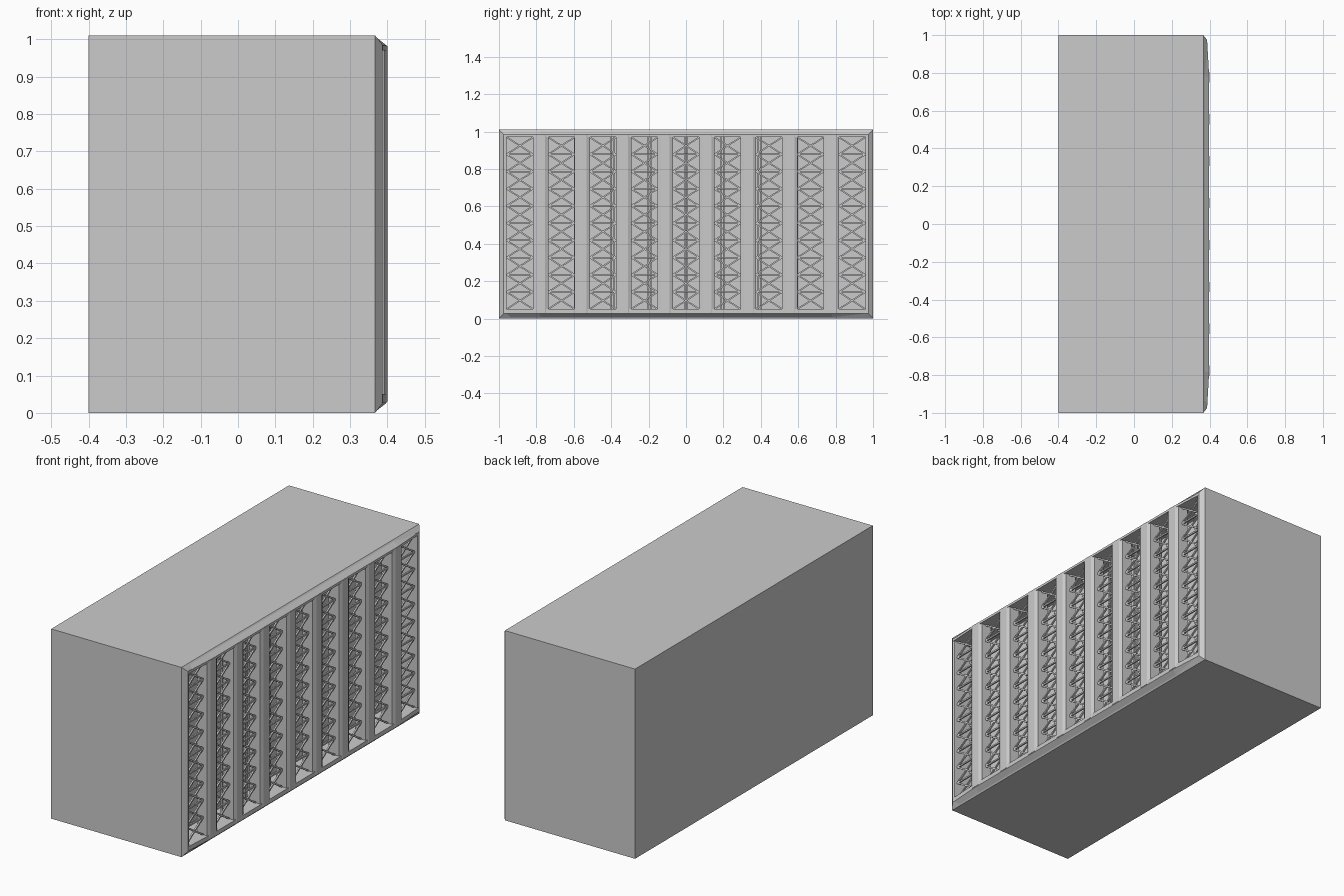
import bpy, bmesh, math
from mathutils import Vector

if "Cube" in bpy.data.objects:
    bpy.data.objects.remove(bpy.data.objects["Cube"])


def material(name, v):
    m = bpy.data.materials.new(name)
    m.diffuse_color = (v, v, v, 1)
    m.use_nodes = True
    m.node_tree.nodes["Principled BSDF"].inputs["Base Color"].default_value = m.diffuse_color
    return m


GREY = material("light grey", 0.6)


def finish(name, bm):
    bmesh.ops.recalc_face_normals(bm, faces=bm.faces)
    me = bpy.data.meshes.new(name)
    bm.to_mesh(me)
    bm.free()
    me.materials.append(GREY)
    ob = bpy.data.objects.new(name, me)
    bpy.context.collection.objects.link(ob)
    return ob


def loft(bm, loops):
    """Bridge successive closed loops and cap both ends."""
    rings = [[bm.verts.new(p) for p in lp] for lp in loops]
    n = len(rings[0])
    for a, b in zip(rings, rings[1:]):
        for i in range(n):
            j = (i + 1) % n
            bm.faces.new((a[i], a[j], b[j], b[i]))
    bm.faces.new(rings[0])
    bm.faces.new(rings[-1])


def rod(bm, a, b, r=0.004):
    """Thin square bar between two points."""
    a, b = Vector(a), Vector(b)
    d = (b - a).normalized()
    u = d.cross(Vector((1, 0, 0))).normalized() * r
    w = d.cross(u).normalized() * r
    loft(bm, [[p + u + w, p - u + w, p - u - w, p + u - w] for p in (a, b)])


def rect(x, hy, z0, z1):
    return [(x, -hy, z0), (x, hy, z0), (x, hy, z1), (x, -hy, z1)]


# Casing: box with chamfered front rim and a hollow front
Z0, Z1, BACK = 0.05, 0.97, 0.24
bm = bmesh.new()
loft(bm, [rect(-0.4, 1, 0, 1.01), rect(0.367, 1, 0, 1.01),
          rect(0.387, 0.975, 0.026, 0.985), rect(0.385, 0.96, Z0, Z1),
          rect(BACK, 0.96, Z0, Z1)])
finish("casing", bm)

# Bowed top and bottom rails of the front rim
for name, za, zb, zc in (("top_rail", 1.008, 0.983, Z1),
                         ("bottom_rail", 0.002, 0.027, Z0)):
    bm = bmesh.new()
    loops = []
    for y, x in ((-0.975, 0.387), (-0.78, 0.398), (0.78, 0.398), (0.975, 0.387)):
        loops.append([(0.366, y, za), (x, y, zb), (x, y, zc), (0.36, y, zc)])
    loft(bm, loops)
    finish(name, bm)

# Pillars between the nine bays
PITCH = 0.222
for i in range(8):
    y = (i - 3.5) * PITCH
    bm = bmesh.new()
    prof = [(0.33, -0.041), (0.391, -0.041), (0.4, -0.024),
            (0.4, 0.024), (0.391, 0.041), (0.33, 0.041)]
    loft(bm, [[(px, y + py, z) for px, py in prof] for z in (0.03, 0.982)])
    finish(f"pillar_{i + 1}", bm)

# Wire lattice: two layers of crosses and level bars in every bay
LEVELS = 10
step = (Z1 - Z0) / LEVELS
bm = bmesh.new()
for x in (0.365, 0.28):
    for i in range(9):
        y = (i - 4) * PITCH
        w = 0.071
        for k in range(LEVELS):
            z = Z0 + k * step
            rod(bm, (x, y - w, z), (x, y + w, z + step))
            rod(bm, (x, y - w, z + step), (x, y + w, z))
            if k:
                rod(bm, (x, y - w, z), (x, y + w, z))
finish("wire_lattice", bm)

# Upright poles behind the lattice
bm = bmesh.new()
for i in range(-4, 5):
    y = i * 0.196
    for dy in (-0.007, 0.007):
        rod(bm, (0.32, y + dy, Z0), (0.32, y + dy, Z1))
finish("upright_poles", bm)
